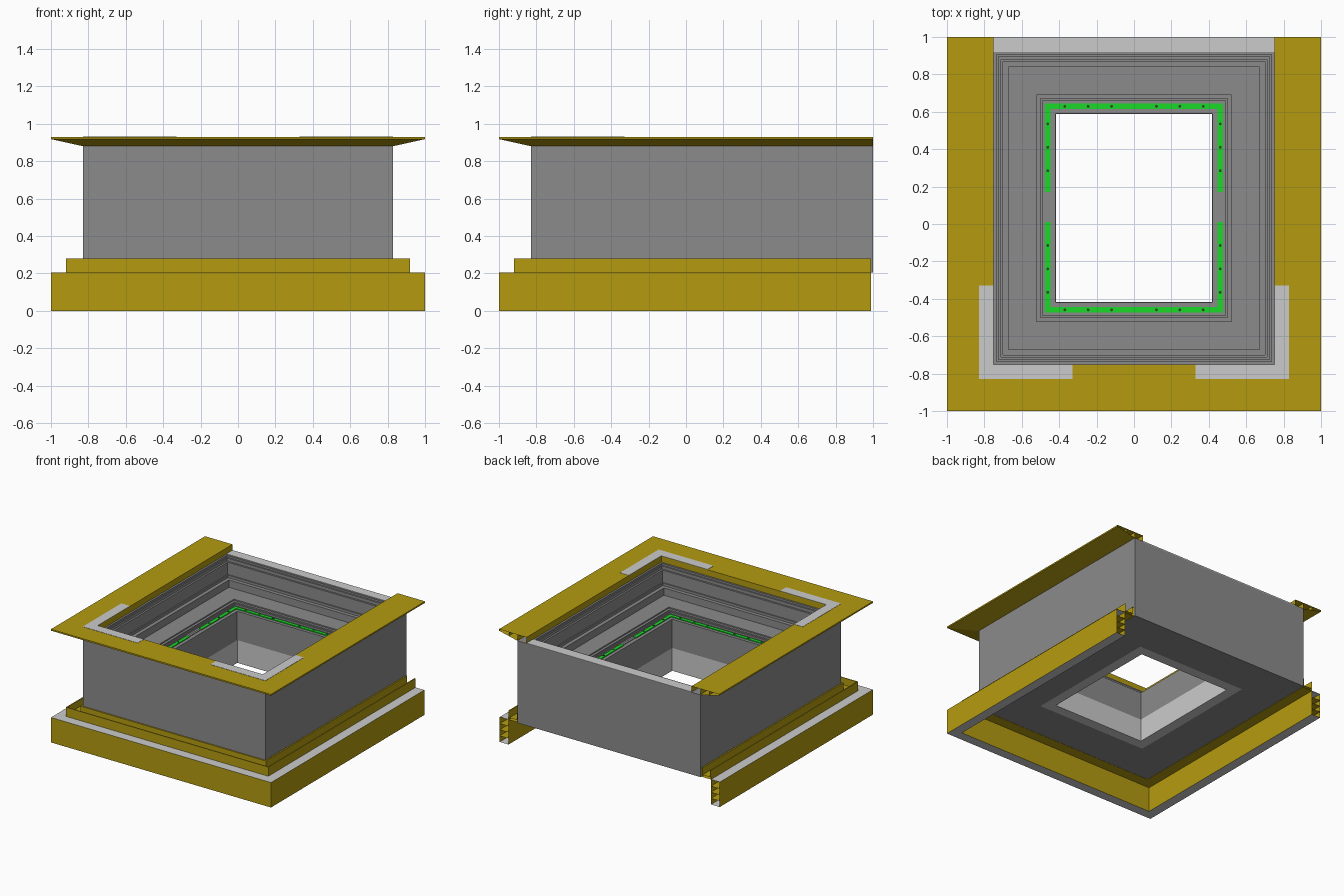
import bpy, bmesh

if "Cube" in bpy.data.objects:
    bpy.data.objects.remove(bpy.data.objects["Cube"])

BACK = 0.17  # the well runs this much further back than forward


def material(name, rgb):
    m = bpy.data.materials.new(name)
    m.diffuse_color = (*rgb, 1)
    m.use_nodes = True
    m.node_tree.nodes["Principled BSDF"].inputs["Base Color"].default_value = m.diffuse_color
    return m


YELLOW = material("yellow_trim", (0.46, 0.33, 0.005))
GREEN = material("green_seal", (0.01, 0.7, 0.02))
DARK = material("dark_grey", (0.26, 0.26, 0.26))
BLACK = material("screw_dark", (0.03, 0.06, 0.03))


def finish(name, bm, mat, fix_normals=True):
    if fix_normals:
        bmesh.ops.recalc_face_normals(bm, faces=bm.faces)
    me = bpy.data.meshes.new(name)
    bm.to_mesh(me)
    bm.free()
    ob = bpy.data.objects.new(name, me)
    bpy.context.collection.objects.link(ob)
    if mat:
        me.materials.append(mat)
    return ob


def sweep(name, profiles, path, mat, closed_path=False):
    """Sweep (offset, z) profiles round corners given by path(offset)."""
    bm = bmesh.new()
    for pts, closed_profile in profiles:
        rows = [[bm.verts.new((x, y, z)) for x, y in path(a)] for a, z in pts]
        n, k = len(rows), len(rows[0])
        for i in range(n if closed_profile else n - 1):
            r, s = rows[i], rows[(i + 1) % n]
            for j in range(k if closed_path else k - 1):
                q = (j + 1) % k
                bm.faces.new((r[j], r[q], s[q], s[j]))
    return finish(name, bm, mat)


def loop(a):  # full rectangle
    return [(-a, a + BACK), (-a, -a), (a, -a), (a, a + BACK)]


def u_path(end):  # left, front and right sides, open at the back
    return lambda a: [(-a, end), (-a, -a), (a, -a), (a, end)]


def box(bm, x0, x1, y0, y1, z0, z1):
    vs = bmesh.ops.create_cube(bm, size=1)["verts"]
    for v in vs:
        v.co = ((x0 + x1) / 2 + v.co.x * (x1 - x0),
                (y0 + y1) / 2 + v.co.y * (y1 - y0),
                (z0 + z1) / 2 + v.co.z * (z1 - z0))


# Square well: outer walls, underside and stepped interior
well = [(.83, .205), (.83, .88), (.75, .88), (.735, .88), (.735, .865),
        (.725, .865), (.725, .84), (.71, .84), (.71, .74), (.70, .74),
        (.70, .72), (.67, .72), (.67, .66), (.52, .66), (.52, .65),
        (.50, .65), (.50, .64), (.49, .64), (.49, .625), (.42, .625), (.42, .205)]
sweep("well_body", [(well, True)], loop, DARK, True)

# Light lining at the lower opening and pale rear rim
lining = [(.50, .203), (.418, .203), (.418, .39)]
sweep("opening_lining", [(lining, False)], loop, None, True)
bm = bmesh.new()
box(bm, -.75, .75, .92, 1.0, .875, .883)
finish("rear_rim", bm, None)

# Top flange: hollow sloped profile with inner webs
flange = [(.75, .88), (.75, .93), (1.0, .93), (1.0, .918), (.83, .88)]
webs = [([(.83, .882), (.83, .928)], False), ([(.91, .90), (.91, .928)], False)]
sweep("top_flange", [(flange, True)] + webs, u_path(1.0), YELLOW)

# Pale corner plates on the flange
bm = bmesh.new()
for s in (-1, 1):
    xs = sorted((s * .75, s * .83))
    box(bm, *xs, -.83, -.33, .929, .932)
    xs = sorted((s * .33, s * .75))
    box(bm, *xs, -.83, -.75, .929, .932)
finish("corner_plates", bm, None)

# Base skirt: hollow rail with ladder webs
skirt = [([(a, 0), (a, .205)], False) for a in (1.0, .92)]
skirt += [([(.92, z), (1.0, z)], False) for z in (.05, .10, .15)]
sweep("base_skirt", skirt, u_path(.99), YELLOW)
caps = [([(.92, z), (1.0, z)], False) for z in (0, .205)]
sweep("skirt_caps", caps, u_path(.99), None)

# Stepped channel between skirt and well
channel = [(.92, .205), (.92, .28), (.912, .28), (.912, .222), (.843, .222),
           (.843, .28), (.832, .28), (.832, .205)]
sweep("base_channel", [(channel, True)], u_path(.99), YELLOW)

# Green seal strips, with a gap halfway along each side
bm = bmesh.new()
box(bm, -.475, .475, .615, .643, .62, .632)
box(bm, -.475, .475, -.473, -.445, .62, .632)
for s in (-1, 1):
    xs = sorted((s * .447, s * .475))
    box(bm, *xs, .17, .615, .62, .632)
    box(bm, *xs, -.445, .01, .62, .632)
finish("green_seal", bm, GREEN)

# Side clips filling the seal gaps
bm = bmesh.new()
for s in (-1, 1):
    xs = sorted((s * .452, s * .470))
    box(bm, *xs, .012, .168, .62, .63)
finish("side_clips", bm, DARK)

# Small screws along the seal
bm = bmesh.new()
spots = [(s * x, y) for s in (-1, 1) for x in (.12, .245, .37) for y in (.629, -.459)]
spots += [(s * .461, .085 + t * d) for s in (-1, 1) for t in (-1, 1) for d in (.2, .325, .45)]
for x, y in spots:
    vs = bmesh.ops.create_cone(bm, cap_ends=True, segments=8, radius1=.008,
                               radius2=.008, depth=.004)["verts"]
    bmesh.ops.translate(bm, verts=vs, vec=(x, y, .633))
finish("seal_screws", bm, BLACK)
